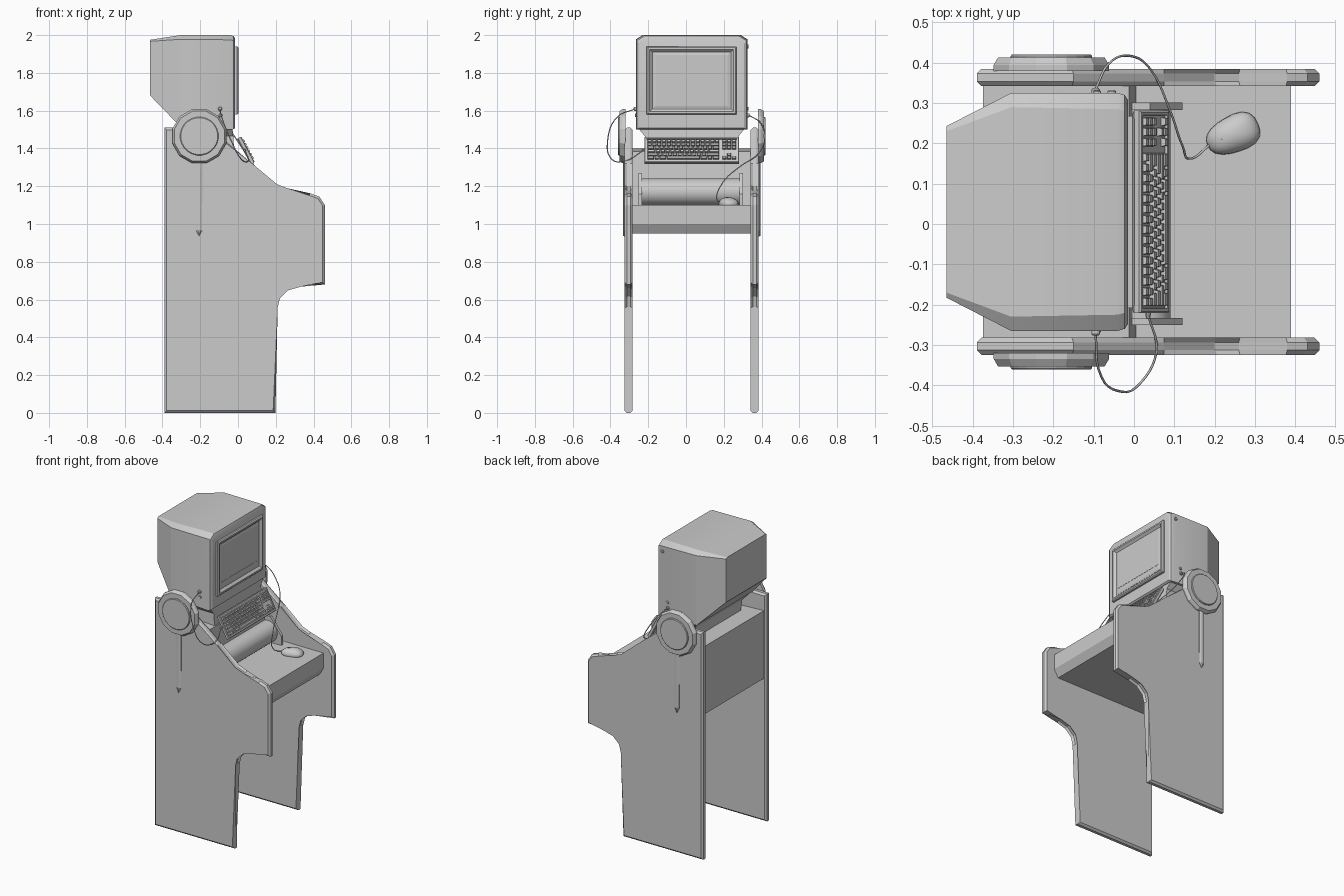
import bpy, bmesh, math
from mathutils import Vector, Matrix

if "Cube" in bpy.data.objects:
    bpy.data.objects.remove(bpy.data.objects["Cube"])

CY = 0.03  # symmetry plane of the cabinet


def finish(name, bm, smooth=None):
    bmesh.ops.recalc_face_normals(bm, faces=bm.faces[:])
    me = bpy.data.meshes.new(name)
    bm.to_mesh(me)
    bm.free()
    ob = bpy.data.objects.new(name, me)
    bpy.context.collection.objects.link(ob)
    if smooth:
        bpy.ops.object.select_all(action='DESELECT')
        ob.select_set(True)
        bpy.context.view_layer.objects.active = ob
        bpy.ops.object.shade_smooth_by_angle(angle=math.radians(smooth))
    return ob


def add_loft(bm, rings, matrix=Matrix()):
    """Skin a list of equal-length point rings and cap both ends."""
    vs = [[bm.verts.new(matrix @ Vector(p)) for p in r] for r in rings]
    n = len(vs[0])
    for a, b in zip(vs, vs[1:]):
        for i in range(n):
            j = (i + 1) % n
            bm.faces.new((a[i], a[j], b[j], b[i]))
    bm.faces.new(vs[0][::-1])
    bm.faces.new(vs[-1])


def loft(name, rings, matrix=Matrix(), smooth=None):
    bm = bmesh.new()
    add_loft(bm, rings, matrix)
    return finish(name, bm, smooth)


def prism(name, profile, y0, y1, bevel=0.0):
    bm = bmesh.new()
    add_loft(bm, [[(x, y, z) for x, z in profile] for y in (y0, y1)])
    if bevel:
        rim = [e for e in bm.edges if abs(e.verts[0].co.y - e.verts[1].co.y) < 1e-5]
        bmesh.ops.bevel(bm, geom=rim, offset=bevel, segments=1, affect='EDGES')
    return finish(name, bm)


def disc_ring(cx, cz, y, r, n):
    return [(cx + r * math.cos((i + .5) * math.tau / n), y,
             cz + r * math.sin((i + .5) * math.tau / n)) for i in range(n)]


def rect(hu, hv, h):
    return [(-hu, -hv, h), (hu, -hv, h), (hu, hv, h), (-hu, hv, h)]


# cabinet sides with edge trim, hub discs and hanging straps, both sides
side = [(-.39, 0), (-.39, 1.51), (-.15, 1.51), (.075, 1.32), (.2, 1.2), (.26, 1.177),
        (.38, 1.163), (.43, 1.145), (.46, 1.10), (.46, .68), (.33, .68), (.26, .66),
        (.212, .615), (.198, .56), (.198, 0)]
strap = [(-.224, 1.38), (-.188, 1.38), (-.190, .965), (-.206, .935), (-.222, .965)]
for s, tag in ((1, "back"), (-1, "front")):
    Y = lambda d: CY + s * d
    prism(tag + "_side_panel", side, Y(.312), Y(.355), .012)
    loft(tag + "_hub_disc", [disc_ring(-.205, 1.465, Y(d), r, 12)
                             for d, r in ((.35, .148), (.365, .148), (.383, .137))])
    loft(tag + "_hub_cap", [disc_ring(-.205, 1.465, Y(d), r, 24)
                            for d, r in ((.38, .102), (.387, .102), (.391, .098))])
    loft(tag + "_strap", [[(-.206 + (x + .206) * k, Y(d), 1.15 + (z - 1.15) * (.98 + .02 * k))
                           for x, z in strap] for d, k in ((.353, 1), (.359, 1), (.364, .35))])

# inner cabinet box with desk
prism("cabinet_box", [(-.375, .95), (-.375, 1.40), (-.012, 1.385), (.005, 1.10),
                      (.39, 1.10), (.39, 1.0), (.36, .95)], CY - .314, CY + .314)

# round roll under the keyboard and its brackets
loft("keyboard_roll", [disc_ring(.02, 1.17, CY + d, .071, 32) for d in (-.264, .264)], smooth=40)
for d, tag in ((-.272, "left"), (.262, "right")):
    prism(tag + "_bracket", [(-.01, 1.10), (-.01, 1.27), (.04, 1.27), (.12, 1.16), (.12, 1.10)],
          CY + d - .009, CY + d + .009)


# monitor shell: chamfered sections along x
def section(x, half, z0, z1, c):
    a, b = CY - half, CY + half
    return [(x, a, z0), (x, b, z0), (x, b, z1 - c), (x, b - 1.6 * c, z1),
            (x, a + 1.6 * c, z1), (x, a, z1 - c)]


loft("monitor_shell", [section(-.465, .213, 1.68, 1.975, .008), section(-.305, .295, 1.515, 2.0, .022),
                       section(-.04, .295, 1.50, 2.0, .025), section(-.023, .29, 1.502, 1.995, .025),
                       section(-.015, .278, 1.508, 1.98, .025)], smooth=25)


# monitor neck
def level(z, half, x0, x1):
    return [(x0, CY - half, z), (x1, CY - half, z), (x1, CY + half, z), (x0, CY + half, z)]


loft("monitor_neck", [level(1.385, .248, -.25, -.02), level(1.465, .248, -.26, -.025),
                      level(1.515, .29, -.30, -.03)])

# screen frame: local u = y, v = z, height = x
screen_m = Matrix(((0, 0, 1, 0), (1, 0, 0, CY), (0, 1, 0, 1.76), (0, 0, 0, 1)))
loft("screen_frame", [rect(.238, .180, -.02), rect(.238, .180, -.004), rect(.232, .174, .002),
                      rect(.222, .164, .002), rect(.207, .150, -.012)], screen_m)
loft("screen_glass", [rect(.203, .146, -.014), rect(.203, .146, -.011), rect(.19, .134, -.008)], screen_m)
loft("screen_lower_line", [rect(.19, .0015, -.009), rect(.19, .0015, -.0065)],
     screen_m @ Matrix.Translation((0, -.105, 0)))

# keyboard body tilted toward the player
v = Vector((-.47, 0, .8827))
n = Vector((.8827, 0, .47))
kb = Matrix(((0, v.x, n.x, .043), (1, 0, 0, CY), (0, v.z, n.z, 1.39), (0, 0, 0, 1)))
loft("keyboard_case", [rect(.245, .072, -.014), rect(.251, .077, -.008), rect(.251, .077, .007),
                       rect(.247, .073, .011), rect(.240, .064, .011), rect(.239, .063, .005)], kb)

# keys: main block rows as widths in key units, then the side cluster
bm = bmesh.new()
U, PV = .0256, .0200


def key(u, w, row):
    m = kb @ Matrix.Translation((u + w / 2, .050 - row * PV, 0))
    h = w / 2 - .0022
    add_loft(bm, [rect(h, .0085, .004), rect(h - .0025, .0062, .017)], m)


rows = [[1] + [1] * 13 + [1], [1] * 13 + [2], [1.5] + [1] * 12 + [1.5], [1.75] + [1] * 11 + [2.25],
        [2.25] + [1] * 10 + [2.75], [1.5, 1, 1.5, 7, 1.5, 1, 1.5]]
for r, widths in enumerate(rows):
    u = -.236
    for w in widths:
        key(u, w * U, r)
        u += w * U
for r, cols in ((0, (0, 1, 2)), (1, (0, 1, 2)), (2, (0, 1, 2)), (4, (1,)), (5, (0, 1, 2))):
    for c in cols:
        key(.160 + c * .0256, U, r)
finish("keys", bm)

# mouse: tapered, flattened ellipsoid
bm = bmesh.new()
bmesh.ops.create_uvsphere(bm, u_segments=20, v_segments=12, radius=1)
mouse_m = Matrix.Translation((.245, .222, 1.105)) @ Matrix.Rotation(math.radians(24), 4, 'Z')
for p in bm.verts:
    x, y, z = p.co
    k = (abs(x) ** 2.6 + abs(y) ** 2.6) ** (1 / 2.6)
    f = math.hypot(x, y) / k if k > 1e-6 else 1
    p.co = mouse_m @ Vector((x * f * .068, y * f * (.045 + .007 * x), max(z, -.13) * .037))
finish("mouse", bm, 50)
loft("mouse_button_seam", [rect(.009, .0016, .028), rect(.009, .0016, .037)],
     mouse_m @ Matrix.Translation((-.022, 0, 0)))

# cables
def cable(name, pts):
    cu = bpy.data.curves.new(name, 'CURVE')
    cu.dimensions = '3D'
    cu.bevel_depth = .003
    cu.bevel_resolution = 1
    cu.resolution_u = 5
    cu.use_fill_caps = True
    sp = cu.splines.new('BEZIER')
    sp.bezier_points.add(len(pts) - 1)
    for b, p in zip(sp.bezier_points, pts):
        b.co = p
        b.handle_left_type = b.handle_right_type = 'AUTO'
    bpy.context.collection.objects.link(bpy.data.objects.new(name, cu))


cable("keyboard_cable", [(-.095, -.275, 1.607), (-.088, -.36, 1.57), (-.04, -.414, 1.45),
                         (.02, -.39, 1.34), (.055, -.32, 1.335), (.035, -.225, 1.39)])
cable("mouse_cable", [(-.095, .335, 1.575), (-.065, .395, 1.535), (-.01, .417, 1.45), (.04, .385, 1.375),
                      (.09, .28, 1.30), (.12, .195, 1.22), (.145, .163, 1.13), (.188, .197, 1.113)])

# plugs and round sockets on the monitor sides
for name, x, y, z, r, d in (("keyboard_plug", -.095, -.262, 1.61, .011, -.015),
                            ("front_socket", -.092, -.262, 1.575, .010, -.009),
                            ("mouse_plug", -.095, .322, 1.575, .011, .015),
                            ("back_socket", -.092, .322, 1.61, .010, .009),
                            ("power_knob", -.055, .322, 1.94, .011, .010)):
    loft(name, [disc_ring(x, z, y, r, 12), disc_ring(x, z, y + d * .7, r, 12),
                disc_ring(x, z, y + d, r * .7, 12)])
loft("keyboard_cable_relief", [disc_ring(.035, 1.39, -.218, .008, 10), disc_ring(.035, 1.39, -.236, .005, 10)])
